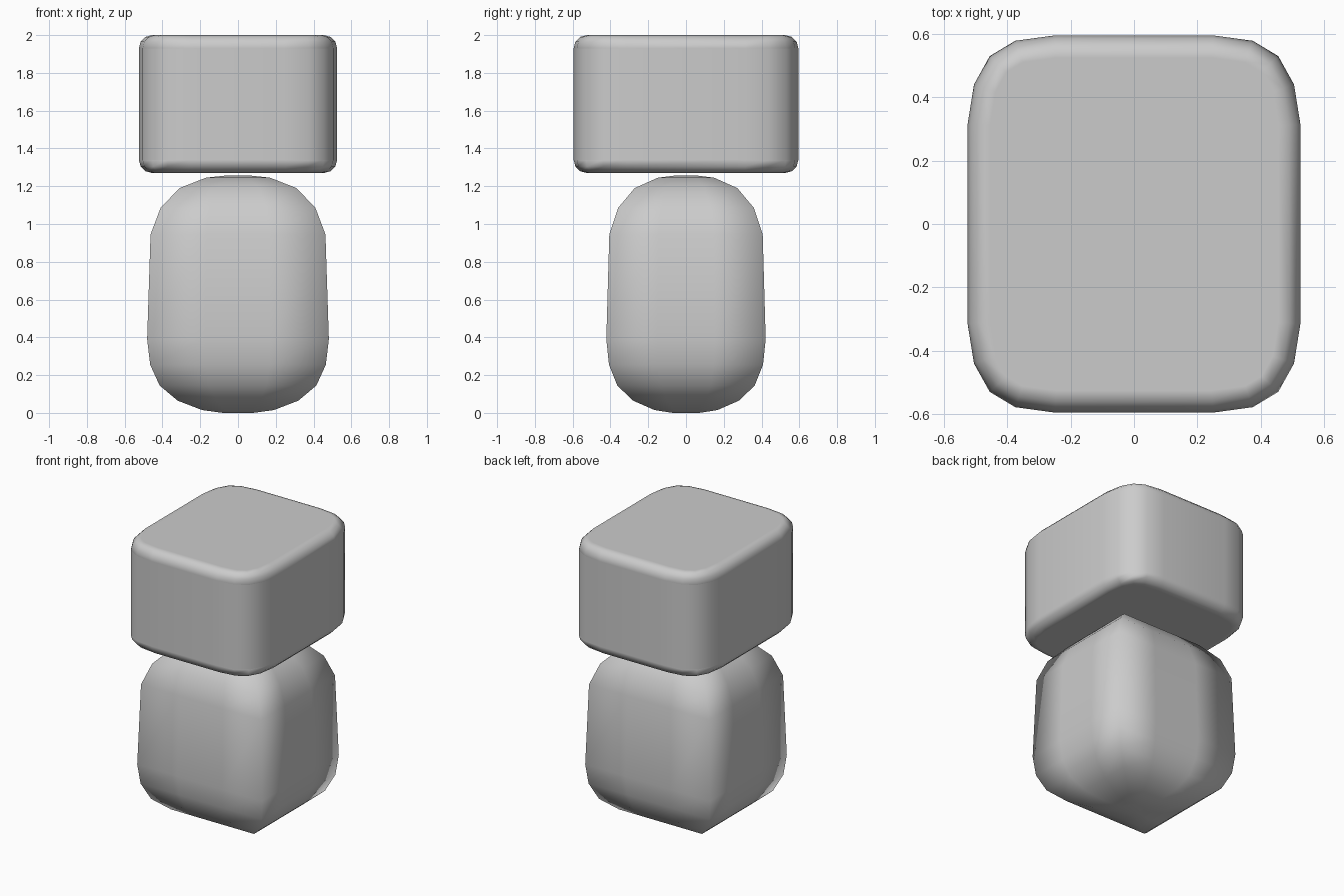
import bpy, bmesh

if "Cube" in bpy.data.objects:
    bpy.data.objects.remove(bpy.data.objects["Cube"])


def finish(name, bm):
    bmesh.ops.recalc_face_normals(bm, faces=bm.faces)
    mesh = bpy.data.meshes.new(name)
    bm.to_mesh(mesh)
    bm.free()
    obj = bpy.data.objects.new(name, mesh)
    bpy.context.collection.objects.link(obj)
    for p in mesh.polygons:
        p.use_smooth = True
    return obj


def loft(rings):
    """Skin a stack of closed rings and cap both ends."""
    bm = bmesh.new()
    loops = [[bm.verts.new(p) for p in ring] for ring in rings]
    for a, b in zip(loops, loops[1:]):
        n = len(a)
        for i in range(n):
            j = (i + 1) % n
            bm.faces.new((a[i], a[j], b[j], b[i]))
    bm.faces.new(loops[0][::-1])
    bm.faces.new(loops[-1])
    return bm


# Body: mitred square cross-section following one rounded side profile (half width, z)
DEPTH = 0.877
profile = [(0.08, 0.0), (0.19, 0.015), (0.32, 0.065), (0.415, 0.145), (0.465, 0.255),
           (0.481, 0.39), (0.463, 0.945), (0.41, 1.085), (0.31, 1.19), (0.17, 1.245),
           (0.07, 1.256)]
t = 0.36
side = [(-1, -1), (-t, -1), (t, -1)]
square = []
for _ in range(4):
    square += side
    side = [(-y, x) for x, y in side]
finish("body", loft([[(w * x, w * DEPTH * y, z) for x, y in square] for w, z in profile]))

# Head: rounded-rectangle block with a small rounded rim
corner = [(0.525, 0.315), (0.505, 0.44), (0.455, 0.53), (0.375, 0.578), (0.25, 0.595)]
outline = (corner + [(-x, y) for x, y in reversed(corner)]
           + [(-x, -y) for x, y in corner] + [(x, -y) for x, y in reversed(corner)])
head = finish("head", loft([[(x, y, z) for x, y in outline] for z in (1.27, 2.0)]))
bevel = head.modifiers.new("rim", 'BEVEL')
bevel.width = 0.07
bevel.segments = 3
bevel.limit_method = 'ANGLE'
bevel.angle_limit = 1.0
bevel.harden_normals = True
